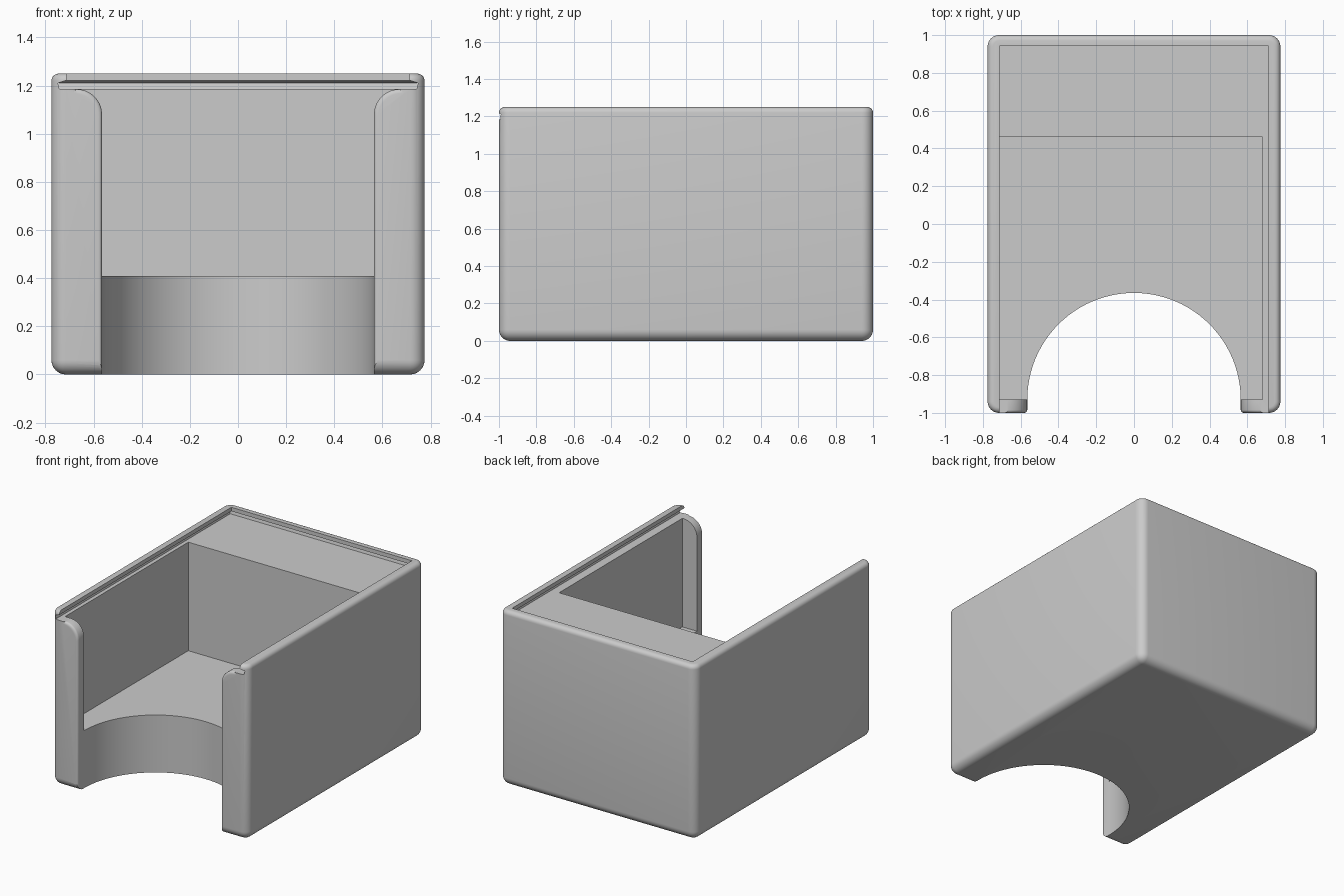
import bpy, bmesh
from math import sin, cos, pi, radians

if "Cube" in bpy.data.objects:
    bpy.data.objects.remove(bpy.data.objects["Cube"], do_unlink=True)

W, L, H = 0.775, 1.0, 1.25      # half width, half length, height
FLOOR, SLOT = 0.41, 1.185       # cavity floor, lid slot floor

grey = bpy.data.materials.new("light grey")
grey.use_nodes = True
colour = (0.6, 0.6, 0.6, 1)
grey.diffuse_color = colour
grey.node_tree.nodes["Principled BSDF"].inputs["Base Color"].default_value = colour


def add_object(name, bm):
    bmesh.ops.recalc_face_normals(bm, faces=bm.faces)
    mesh = bpy.data.meshes.new(name)
    bm.to_mesh(mesh)
    bm.free()
    mesh.materials.append(grey)
    obj = bpy.data.objects.new(name, mesh)
    bpy.context.collection.objects.link(obj)
    return obj


def loft(name, rings):
    """Closed solid through a list of equal-length point rings."""
    bm = bmesh.new()
    loops = [[bm.verts.new(p) for p in ring] for ring in rings]
    n = len(loops[0])
    for a, b in zip(loops, loops[1:]):
        for i in range(n):
            j = (i + 1) % n
            bm.faces.new((a[i], a[j], b[j], b[i]))
    bm.faces.new(loops[0])
    bm.faces.new(loops[-1])
    return add_object(name, bm)


def rect(x0, x1, y0, y1, z):
    return [(x0, y0, z), (x1, y0, z), (x1, y1, z), (x0, y1, z)]


# Rounded outer block: wide rounding on sides and base, narrow on the rim
bm = bmesh.new()
bmesh.ops.create_cube(bm, size=1)
for v in bm.verts:
    v.co = (v.co.x * 2 * W, v.co.y * 2 * L, (v.co.z + 0.5) * H)
edges = [e for e in bm.edges if min(v.co.z for v in e.verts) < 0.01]
bmesh.ops.bevel(bm, geom=edges, offset=0.06, segments=8, profile=0.5, affect='EDGES')
edges = [e for e in bm.edges if all(v.co.z > H - 0.001 for v in e.verts)]
bmesh.ops.bevel(bm, geom=edges, offset=0.03, segments=5, profile=0.5, affect='EDGES')
body = add_object("tray_body", bm)


# Front opening outline, with rounded post tops and grown by g
def opening(y, g):
    x, r = 0.565 + g, 0.105
    arc = [(x + r * (1 - cos(t)), SLOT - g - r * (1 - sin(t)))
           for t in [pi / 2 * i / 10 for i in range(11)]]
    side = [(x, -0.1)] + arc + [(x + r, SLOT + 0.02)]
    return [(a, y, z) for a, z in side] + [(-a, y, z) for a, z in reversed(side)]


R = 0.015
front_rings = [opening(-1.05, R)]
front_rings += [opening(-L + R * (1 - cos(t)), R * (1 - sin(t)))
                for t in [pi / 2 * i / 4 for i in range(5)]]
front_rings.append(opening(-0.92, 0))

circle = [(0.565 * cos(2 * pi * i / 96), -0.93 + 0.565 * sin(2 * pi * i / 96)) for i in range(96)]

# Undercut lid slot, storage cavity, finger cut-out and front opening
cutters = [
    loft("lid_slot", [rect(-w, w, -1.1, w + 0.23, z) for w, z in
                      ((0.742, SLOT), (0.748, 1.21), (0.713, 1.222), (0.713, 1.4))]),
    loft("cavity", [rect(-0.715, 0.68, -0.93, 0.46, z) for z in (FLOOR, SLOT + 0.01)]),
    loft("finger_cutout", [[(x, y, z) for x, y in circle] for z in (-0.1, 0.6)]),
    loft("front_opening", front_rings),
]

bpy.ops.object.select_all(action='DESELECT')
body.select_set(True)
bpy.context.view_layer.objects.active = body
for cutter in cutters:
    mod = body.modifiers.new(cutter.name, 'BOOLEAN')
    mod.operation = 'DIFFERENCE'
    mod.solver = 'EXACT'
    mod.object = cutter
    bpy.ops.object.modifier_apply(modifier=mod.name)
    bpy.data.objects.remove(cutter, do_unlink=True)

bpy.ops.object.shade_smooth_by_angle(angle=radians(30))
